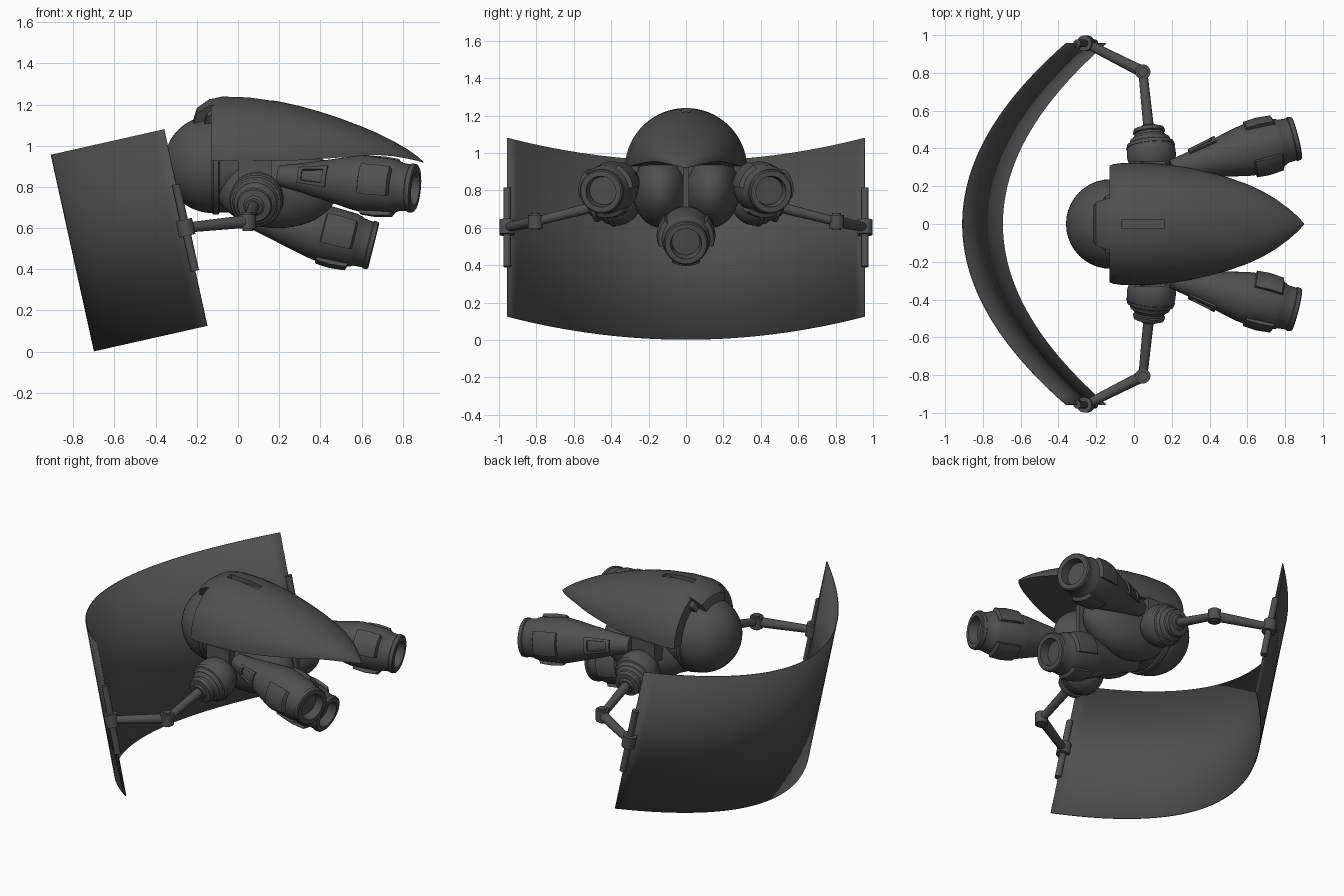
import bpy, bmesh, math
from mathutils import Vector

if "Cube" in bpy.data.objects:
    bpy.data.objects.remove(bpy.data.objects["Cube"])

# dark grey finish
dark = bpy.data.materials.new("dark_grey")
dark.diffuse_color = (0.08, 0.08, 0.08, 1)
dark.use_nodes = True
dark.node_tree.nodes["Principled BSDF"].inputs["Base Color"].default_value = dark.diffuse_color


def finish(name, bm):
    bmesh.ops.remove_doubles(bm, verts=bm.verts, dist=1e-5)
    bmesh.ops.recalc_face_normals(bm, faces=bm.faces)
    me = bpy.data.meshes.new(name)
    bm.to_mesh(me)
    bm.free()
    me.materials.append(dark)
    ob = bpy.data.objects.new(name, me)
    bpy.context.collection.objects.link(ob)
    return ob


def loft(name, rings, closed=True, caps=True, wrap=False):
    """Skin a list of point rings; wrap joins the last ring to the first."""
    bm = bmesh.new()
    vs = [[bm.verts.new(p) for p in r] for r in rings]
    n = len(vs[0])
    pairs = list(zip(vs, vs[1:])) + ([(vs[-1], vs[0])] if wrap else [])
    for a, b in pairs:
        for i in range(n if closed else n - 1):
            j = (i + 1) % n
            bm.faces.new((a[i], a[j], b[j], b[i]))
    if caps:
        bm.faces.new(vs[0])
        bm.faces.new(vs[-1])
    return finish(name, bm)


def revolve(name, profile, p0, d, u, a0=0, a1=360, n=40):
    """Turn (distance, radius) points around axis d; partial turns give solid panels."""
    p0, d = Vector(p0), Vector(d).normalized()
    u = Vector(u)
    u = (u - d * u.dot(d)).normalized()
    v = d.cross(u)
    full = a1 - a0 >= 360
    rings = []
    for k in range(n if full else n + 1):
        a = math.radians(a0 + (a1 - a0) * k / n)
        rings.append([p0 + d * t + (u * math.cos(a) + v * math.sin(a)) * r for t, r in profile])
    return loft(name, rings, closed=not full, caps=not full, wrap=full)


def rod(name, a, b, r0, r1=None):
    a, b = Vector(a), Vector(b)
    length = (b - a).length
    r1 = r1 or r0
    return revolve(name, [(0, 0), (0, r0), (length, r1), (length, 0)], a, b - a, (0.31, 0.2, 0.9), n=24)


def ball(name, c, radii):
    bm = bmesh.new()
    bmesh.ops.create_uvsphere(bm, u_segments=40, v_segments=24, radius=1)
    for v in bm.verts:
        v.co = Vector(c) + Vector(v.co[i] * radii[i] for i in range(3))
    return finish(name, bm)


def box(name, c, size):
    bm = bmesh.new()
    bmesh.ops.create_cube(bm, size=1)
    for v in bm.verts:
        v.co = Vector(c) + Vector(v.co[i] * size[i] for i in range(3))
    return finish(name, bm)


# curved tilted shield
lower = Vector((0.21, 0, -0.955))
top = []
for k in range(41):
    y = -0.955 + 1.91 * k / 40
    q = (y / 0.955) ** 2
    top.append(Vector((-0.907 + 0.547 * q, y, 0.957 + 0.123 * q)))
shield = loft("shield", [top, [p + lower for p in top]], closed=False, caps=False)
mod = shield.modifiers.new("thickness", "SOLIDIFY")
mod.thickness = 0.006
mod.offset = 0

# head, collar and core body
X = (1, 0, 0)
ball("head", (-0.123, 0, 0.91), (0.237, 0.237, 0.237))
revolve("collar", [(-0.13, 0), (-0.13, 0.234), (-0.12, 0.243), (-0.095, 0.243), (-0.09, 0.234),
                   (0.04, 0.235), (0.1, 0.22), (0.3, 0.12), (0.36, 0)], (0, 0, 0.91), X, (0, 0, 1))

# hood shell: x, half width, top z, bottom z
sections = [(-0.13, 0.308, 1.215, 0.925), (-0.11, 0.316, 1.232, 0.925), (-0.07, 0.322, 1.24, 0.925),
            (0.05, 0.325, 1.236, 0.925), (0.2, 0.312, 1.215, 0.927), (0.3, 0.296, 1.193, 0.93),
            (0.4, 0.273, 1.165, 0.936), (0.5, 0.246, 1.132, 0.943), (0.6, 0.211, 1.094, 0.95),
            (0.68, 0.174, 1.06, 0.955), (0.75, 0.133, 1.025, 0.95), (0.82, 0.081, 0.985, 0.938),
            (0.87, 0.037, 0.95, 0.927), (0.9, 0.003, 0.923, 0.918)]
hood = loft("hood", [[(x, w * math.cos(math.pi * k / 32), b + (t - b) * math.sin(math.pi * k / 32))
                      for k in range(33)] for x, w, t, b in sections])
cutter = box("hood_slot_cutter", (0.048, 0, 1.25), (0.225, 0.046, 0.084))
cutter.hide_render = True
cutter.hide_set(True)
cut = hood.modifiers.new("slot", "BOOLEAN")
cut.operation = "DIFFERENCE"
cut.object = cutter

# brow plate over the head
revolve("brow", [(-0.215, 0.215), (-0.2, 0.265), (-0.14, 0.308), (-0.1, 0.315), (-0.1, 0.22)],
        (0, 0, 0.918), X, (0, 0, 1), -26, 26, 16)
revolve("brow_base", [(-0.165, 0.22), (-0.15, 0.27), (-0.1, 0.3), (-0.1, 0.22)],
        (0, 0, 0.918), X, (0, 0, 1), -34, 34, 16)

# keel between the belly lobes
box("keel", (0.25, 0, 0.8), (0.38, 0.03, 0.25))


def thruster(name, p0, d, out, angles, vent):
    body = [(0, 0), (0, 0.05), (0.1, 0.068), (0.38, 0.132), (0.42, 0.138), (0.57, 0.132), (0.6, 0.124),
            (0.61, 0.118), (0.655, 0.114), (0.66, 0.12), (0.68, 0.117), (0.685, 0.11),
            (0.685, 0.083), (0.63, 0.075), (0.63, 0)]
    revolve(name, body, p0, d, out)
    # three raised panels round the barrel
    for a in angles:
        revolve(name + "_panel", [(0.42, 0.12), (0.43, 0.152), (0.5, 0.157), (0.575, 0.15), (0.59, 0.115)],
                p0, d, out, a - 29, a + 29, 12)
    # framed vent on the cone
    if vent:
        a = angles[0]
        for lo, hi in ((-28, -18), (18, 28)):
            revolve(name + "_vent_side", [(0.11, 0.06), (0.11, 0.083), (0.26, 0.117), (0.26, 0.09)],
                    p0, d, out, a + lo, a + hi, 4)
        for t in (0.11, 0.24):
            r = 0.083 + (t - 0.11) * 0.227
            revolve(name + "_vent_end", [(t, r - 0.02), (t, r), (t + 0.02, r + 0.0045), (t + 0.02, r - 0.02)],
                    p0, d, out, a - 28, a + 28, 12)


thruster("lower_thruster", (-0.005, 0, 0.68), (0.66, 0, -0.165), (0, 0, -1), (0, 102, -102), False)

for s, side in ((1, "left"), (-1, "right")):
    ball(side + "_belly_lobe", (0.19, s * 0.135, 0.8), (0.3, 0.15, 0.2))
    thruster(side + "_thruster", (0.2, s * 0.29, 0.855), (0.66, s * 0.165, -0.062), (0, s, 0),
             (10 * s, 145 * s, -100 * s), True)

    # shoulder with stepped rings facing the elbow
    shoulder = Vector((0.092, s * 0.37, 0.742))
    elbow = Vector((0.047, s * 0.805, 0.633))
    hand = Vector((-0.255, s * 0.957, 0.602))
    box(side + "_shoulder_mount", (0.083, s * 0.27, 0.865), (0.165, 0.12, 0.13))
    ball(side + "_shoulder", shoulder, (0.13, 0.13, 0.13))
    revolve(side + "_shoulder_rings",
            [(0.04, 0), (0.04, 0.13), (0.06, 0.123), (0.065, 0.112), (0.085, 0.103), (0.09, 0.083),
             (0.115, 0.078), (0.12, 0.086), (0.14, 0.08), (0.145, 0.05), (0.155, 0.04), (0.155, 0)],
            shoulder, elbow - shoulder, (0, 0, 1))

    # arm links and joints
    rod(side + "_upper_arm", shoulder, elbow, 0.03, 0.024)
    rod(side + "_elbow", elbow - Vector((0, 0, 0.036)), elbow + Vector((0, 0, 0.036)), 0.04)
    rod(side + "_elbow_pin", elbow - Vector((0, 0, 0.046)), elbow + Vector((0, 0, 0.046)), 0.025)
    rod(side + "_forearm", elbow, hand, 0.031, 0.024)

    # grip on the shield edge
    e = lower.normalized()
    rod(side + "_grip", hand - e * 0.215, hand + e * 0.215, 0.02)
    rod(side + "_grip_collar", hand - e * 0.04, hand + e * 0.04, 0.041)

# smooth shading with crisp edges
meshes = [o for o in bpy.context.scene.objects if o.type == "MESH" and not o.hide_render]
for o in meshes:
    o.select_set(True)
bpy.context.view_layer.objects.active = meshes[0]
bpy.ops.object.shade_smooth_by_angle(angle=math.radians(32))
